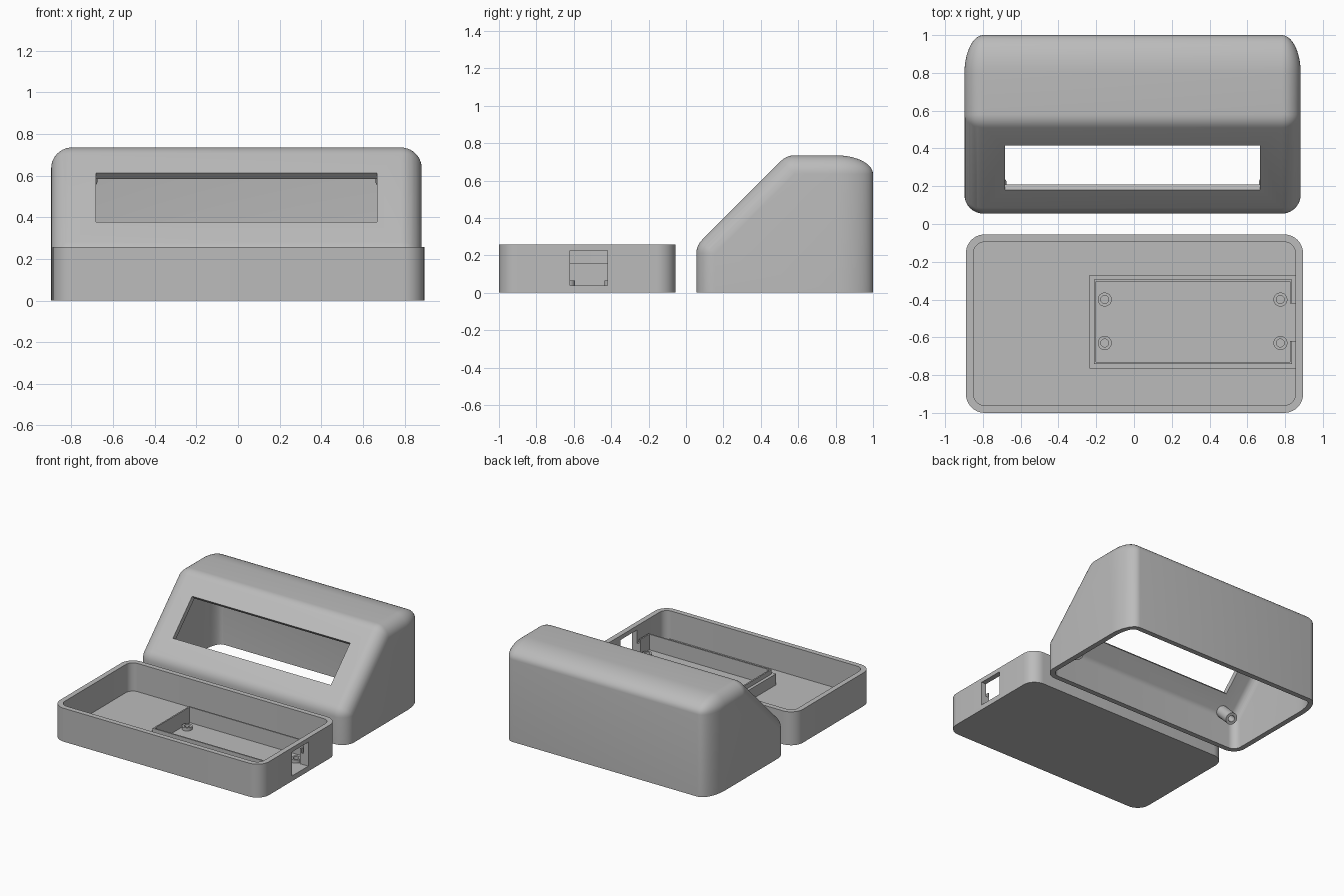
import bpy, bmesh, math
from mathutils import Matrix, Vector

cube = bpy.data.objects.get("Cube")
if cube:
    bpy.data.objects.remove(cube, do_unlink=True)

grey = bpy.data.materials.new("plain_grey")
grey.use_nodes = True
colour = (0.5, 0.5, 0.5, 1)
grey.diffuse_color = colour
grey.node_tree.nodes["Principled BSDF"].inputs["Base Color"].default_value = colour


def add_object(name, bm):
    bmesh.ops.recalc_face_normals(bm, faces=bm.faces)
    mesh = bpy.data.meshes.new(name)
    bm.to_mesh(mesh)
    bm.free()
    mesh.materials.append(grey)
    obj = bpy.data.objects.new(name, mesh)
    bpy.context.collection.objects.link(obj)
    return obj


def activate(obj):
    bpy.ops.object.select_all(action='DESELECT')
    obj.select_set(True)
    bpy.context.view_layer.objects.active = obj


def smooth(obj):
    activate(obj)
    bpy.ops.object.shade_smooth_by_angle(angle=math.radians(30))


def cut(obj, cutter, keep=False):
    mod = obj.modifiers.new("cut", 'BOOLEAN')
    mod.operation = 'DIFFERENCE'
    mod.solver = 'EXACT'
    mod.object = cutter
    activate(obj)
    bpy.ops.object.modifier_apply(modifier=mod.name)
    if not keep:
        bpy.data.objects.remove(cutter, do_unlink=True)


def hull(name, points):
    bm = bmesh.new()
    for p in points:
        bm.verts.new(p)
    bmesh.ops.remove_doubles(bm, verts=bm.verts, dist=0.0002)
    res = bmesh.ops.convex_hull(bm, input=bm.verts)
    loose = [v for v in bm.verts if not v.link_faces]
    bmesh.ops.delete(bm, geom=loose, context='VERTS')
    bmesh.ops.dissolve_limit(bm, angle_limit=0.005, verts=bm.verts, edges=bm.edges)
    return add_object(name, bm)


def ring(centre, rx, ry, steps=40):
    x, y, z = centre
    return [(x + rx * math.cos(a), y + ry * math.sin(a), z)
            for a in (2 * math.pi * i / steps for i in range(steps))]


def ball(centre, rx, ry, rz, bands=20):
    x, y, z = centre
    points = []
    for j in range(bands + 1):
        t = math.pi * (j / bands - 0.5)
        c = max(math.cos(t), 0)
        points += ring((x, y, z + rz * math.sin(t)), rx * c, ry * c)
    return points


def box(name, x0, x1, y0, y1, z0, z1):
    return hull(name, [(x, y, z) for x in (x0, x1) for y in (y0, y1) for z in (z0, z1)])


def tube(name, outer, inner, length, matrix):
    bm = bmesh.new()
    profile = [(outer, 0), (outer, length), (inner, length), (inner, 0)]
    loops = [[bm.verts.new(p) for p in ring((0, 0, z), r, r, 32)] for r, z in profile]
    for a, b in zip(loops, loops[1:] + loops[:1]):
        for i in range(32):
            k = (i + 1) % 32
            bm.faces.new((a[i], a[k], b[k], b[i]))
    bm.transform(matrix)
    smooth(add_object(name, bm))


WALL = 0.04

# Sloped cover: outer shell and matching cavity
CX = -0.0075


def cover_points(inset, floor):
    points = []
    for x in (CX - 0.79, CX + 0.79):
        r, back = 0.1 - inset, 0.2 - inset
        points += ring((x, 0.155, floor), r, r) + ring((x, 0.8, floor), r, back)
        points += ball((x, 0.155, 0.21), r, r, r)
        points += ball((x, 0.58, 0.635), r, r, r)
        points += ball((x, 0.8, 0.635), r, back, r)
    return points


cover = hull("sloped_cover", cover_points(0, 0))
cut(cover, hull("cover_cavity", cover_points(WALL, -0.1)))

# Display window, cut square to the slope
slope = Matrix.Translation((CX, 0.298, 0.494)) @ Matrix.Rotation(math.radians(45), 4, 'X')
window = box("window_cutter", -0.675, 0.675, -0.166, 0.166, -0.12, 0.1)
window.data.transform(slope)
cut(cover, window)
smooth(cover)

# Screw pegs behind the slope
for side, x in (("right", -0.713), ("left", 0.713)):
    for level, v in (("lower", -0.295), ("upper", 0.295)):
        place = slope @ Matrix.Translation((x, v, -0.036)) @ Matrix.Rotation(math.pi, 4, 'X')
        tube(f"{level}_{side}_peg", 0.045, 0.024, 0.15, place)

# Open base tray
TX, TY = 0.0025, -0.5275


def tray_points(inset, bottom, top):
    r = 0.1 - inset
    return [p for x in (-0.7925, 0.7925) for y in (-0.3725, 0.3725)
            for z in (bottom, top) for p in ring((TX + x, TY + y, z), r, r)]


tray = hull("base_tray", tray_points(0, 0, 0.258))
cut(tray, hull("tray_cavity", tray_points(WALL, WALL, 0.4)))

# Board frame with a thin raised lip inside it
port = box("port_cutter", 0.75, 1, -0.62, -0.42, WALL, 0.225)
frame = box("board_frame", -0.235, 0.858, -0.765, -0.27, 0.03, 0.125)
cut(frame, box("frame_cutter", -0.21, 0.835, -0.74, -0.295, 0, 0.3))
lip = box("board_lip", -0.211, 0.836, -0.741, -0.294, 0.03, 0.16)
cut(lip, box("lip_cutter", -0.2, 0.825, -0.73, -0.305, 0, 0.3))

# Socket opening through tray wall, frame and lip
for part in (tray, frame, lip):
    cut(part, port, keep=True)
bpy.data.objects.remove(port, do_unlink=True)
smooth(tray)

# Board standoffs
for i, (x, y) in enumerate([(x, y) for x in (-0.155, 0.775) for y in (-0.63, -0.4)]):
    tube(f"standoff_{i + 1}", 0.037, 0.021, 0.03, Matrix.Translation((x, y, 0.035)))
